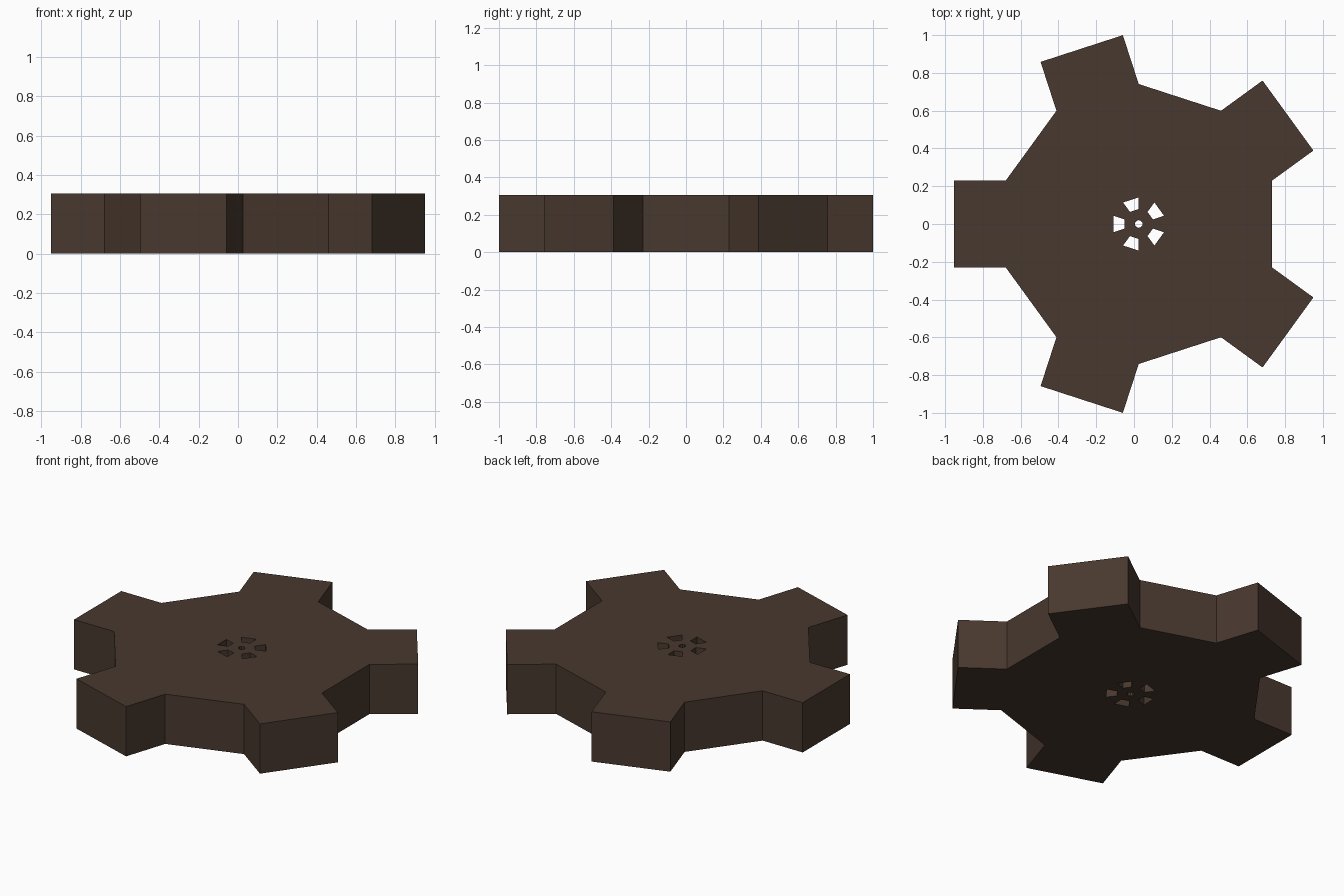
import bpy, bmesh
from math import cos, sin, radians

if "Cube" in bpy.data.objects:
    bpy.data.objects.remove(bpy.data.objects["Cube"])

HEIGHT = 0.305
CX = 0.025            # axis offset that centres the five-tooth outline
SIDES = 10
RADII = [0.02, 0.079, 0.141, 0.741]   # bore, slot inner, slot outer, hub rim
TOOTH = 0.272         # tooth length

bm = bmesh.new()

# Concentric ten-sided rings
rings = []
for r in RADII:
    rings.append([bm.verts.new((CX + r * cos(radians(18 + 36 * k)),
                                r * sin(radians(18 + 36 * k)), 0))
                  for k in range(SIDES)])

for k in range(SIDES):
    n = (k + 1) % SIDES
    has_tooth = k % 2 == 0
    # Hub bands, leaving open slots in line with the teeth
    for i in range(len(RADII) - 1):
        if i == 1 and has_tooth:
            continue
        a, b = rings[i], rings[i + 1]
        bm.faces.new((a[k], b[k], b[n], a[n]))
    # Square teeth on alternate sides
    if has_tooth:
        ang = radians(36 + 36 * k)
        dx, dy = TOOTH * cos(ang), TOOTH * sin(ang)
        p, q = rings[-1][k], rings[-1][n]
        p2 = bm.verts.new((p.co.x + dx, p.co.y + dy, 0))
        q2 = bm.verts.new((q.co.x + dx, q.co.y + dy, 0))
        bm.faces.new((p, p2, q2, q))

# Extrude the flat profile to full thickness
ext = bmesh.ops.extrude_face_region(bm, geom=bm.faces[:], use_keep_orig=True)
top = [v for v in ext["geom"] if isinstance(v, bmesh.types.BMVert)]
bmesh.ops.translate(bm, verts=top, vec=(0, 0, HEIGHT))
bmesh.ops.recalc_face_normals(bm, faces=bm.faces[:])

mesh = bpy.data.meshes.new("gear_wheel")
bm.to_mesh(mesh)
bm.free()
gear = bpy.data.objects.new("gear_wheel", mesh)
bpy.context.collection.objects.link(gear)

# Dark brown finish
mat = bpy.data.materials.new("dark_brown")
mat.diffuse_color = (0.065, 0.04, 0.028, 1)
mat.use_nodes = True
mat.node_tree.nodes["Principled BSDF"].inputs["Base Color"].default_value = mat.diffuse_color
mesh.materials.append(mat)
